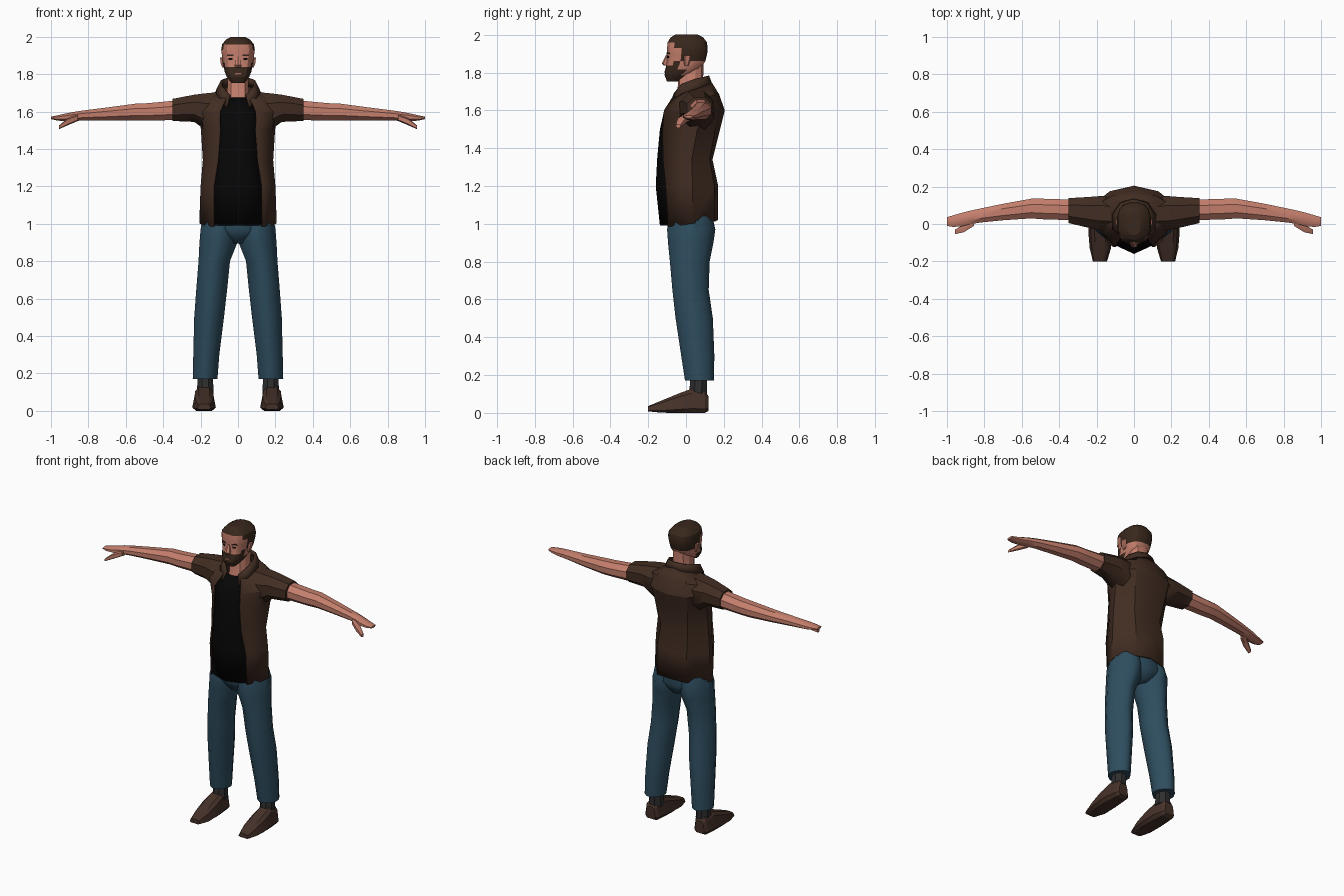
import bpy, bmesh, math
from mathutils import Vector


def material(name, r, g, b):
    m = bpy.data.materials.new(name)
    m.diffuse_color = (r, g, b, 1)
    return m


SKIN = material("skin", .55, .21, .15)
LIPS = material("lips", .36, .13, .1)
HAIR = material("dark brown hair", .041, .021, .012)
JACKET = material("brown cloth", .053, .026, .016)
SHIRT = material("black cloth", .002, .002, .002)
DENIM = material("blue denim", .027, .074, .113)
SOCK = material("grey sock", .028, .027, .027)
LEATHER = material("brown leather", .06, .031, .022)


def finish(name, bm, mats, mirror=False, thick=0, angle=30):
    me = bpy.data.meshes.new(name)
    bm.to_mesh(me)
    bm.free()
    ob = bpy.data.objects.new(name, me)
    bpy.context.collection.objects.link(ob)
    for m in mats:
        me.materials.append(m)
    if mirror:
        mod = ob.modifiers.new("mirror", 'MIRROR')
        mod.use_clip = True
    if thick:
        mod = ob.modifiers.new("thickness", 'SOLIDIFY')
        mod.thickness = thick
        mod.offset = -1
    bpy.ops.object.select_all(action='DESELECT')
    ob.select_set(True)
    bpy.context.view_layer.objects.active = ob
    bpy.ops.object.shade_smooth_by_angle(angle=math.radians(angle))
    return ob


def loft(name, axis, rows, mats, n=8, p=.75, mirror=False, rule=None, angle=30, taper=0):
    """Tube through rows of (position, a0, a1, b0, b1); taper narrows a towards high b."""
    bm = bmesh.new()
    rings = []
    top = math.cos(math.pi / n) ** p
    for t, a0, a1, b0, b1 in rows:
        ring = []
        for i in range(n):
            w = 2 * math.pi * (i + .5) / n
            c, s = math.cos(w), math.sin(w)
            u = min(1, abs(c) ** p / top) * math.copysign(1, c)
            v = min(1, abs(s) ** p / top) * math.copysign(1, s)
            u *= 1 - taper * (v + 1) / 2
            co = [(a0 + a1) / 2 + u * (a1 - a0) / 2, (b0 + b1) / 2 + v * (b1 - b0) / 2]
            co.insert('xyz'.index(axis), t)
            ring.append(bm.verts.new(co))
        rings.append(ring)
    for r, q in zip(rings, rings[1:]):
        for i in range(n):
            j = (i + 1) % n
            bm.faces.new((r[i], r[j], q[j], q[i]))
    bm.faces.new(rings[0])
    bm.faces.new(rings[-1])
    bmesh.ops.recalc_face_normals(bm, faces=bm.faces)
    if rule:
        for f in bm.faces:
            f.material_index = rule(f.calc_center_median())
    return finish(name, bm, mats, mirror, angle=angle)


def sheet(name, rows, mat, thick):
    """Open half panel through rows of points, mirrored and thickened."""
    bm = bmesh.new()
    grid = [[bm.verts.new(c) for c in row] for row in rows]
    for r, q in zip(grid, grid[1:]):
        for i in range(len(r) - 1):
            bm.faces.new((r[i], r[i + 1], q[i + 1], q[i]))
    bm.normal_update()
    out = sum(f.normal.dot(f.calc_center_median() * Vector((1, 1, 0)) - Vector((0, .03, 0)))
              for f in bm.faces)
    if out < 0:
        bmesh.ops.reverse_faces(bm, faces=bm.faces)
    return finish(name, bm, [mat], True, thick)


def plate(name, loc, size, mat, turn=0, mirror=False):
    bm = bmesh.new()
    bmesh.ops.create_cube(bm, size=1)
    c, s = math.cos(turn), math.sin(turn)
    for v in bm.verts:
        x, y, z = (v.co[i] * size[i] for i in range(3))
        v.co = (loc[0] + x * c - y * s, loc[1] + x * s + y * c, loc[2] + z)
    return finish(name, bm, [mat], mirror)


# Jacket: z at the edge, z rise to the back, then edge, side front, side back, mid back, back
jacket = [
    (.985, .035, (.135, -.095), (.192, -.01), (.207, .035), (.11, .15), (0, .17)),
    (1.2, 0, (.135, -.108), (.187, -.015), (.2, .035), (.11, .15), (0, .17)),
    (1.34, 0, (.112, -.122), (.175, -.02), (.188, .03), (.1, .125), (0, .14)),
    (1.5, 0, (.1, -.124), (.183, -.015), (.198, .06), (.12, .155), (0, .18)),
    (1.6, 0, (.1, -.117), (.2, -.02), (.21, .11), (.13, .175), (0, .205)),
    (1.665, .02, (.07, -.075), (.17, 0), (.17, .12), (.11, .155), (0, .175)),
    (1.69, .06, (.05, -.045), (.095, 0), (.1, .07), (.065, .115), (0, .135)),
]
sheet("jacket_body", [[(x, y, z + rise * i / 4) for i, (x, y) in enumerate(pts)]
                      for z, rise, *pts in jacket], JACKET, .01)
sheet("jacket_collar", [
    [(.06, -.09, 1.62), (.115, -.03, 1.69), (.118, .05, 1.715), (.075, .115, 1.735), (0, .138, 1.74)],
    [(.045, -.065, 1.69), (.09, -.025, 1.74), (.092, .05, 1.768), (.06, .105, 1.78), (0, .122, 1.785)],
], JACKET, .012)
loft("jacket_sleeves", 'x', [
    (.1, -.03, .13, 1.5, 1.705), (.17, -.035, .15, 1.5, 1.698), (.235, -.022, .145, 1.545, 1.69),
    (.35, .005, .138, 1.55, 1.668)], [JACKET], 8, .9, True, angle=40)

# Shirt: z, centre y, edge x, edge y
shirt = [(.99, -.138, .14, -.085), (1.2, -.16, .142, -.092), (1.35, -.152, .118, -.1),
         (1.5, -.138, .105, -.105), (1.6, -.115, .1, -.095), (1.675, -.068, .055, -.05)]
sheet("shirt_front", [[(0, c, z), (x * .5, c * .52 + y * .48, z), (x, y, z)]
                      for z, c, x, y in shirt], SHIRT, .01)

# Trousers
loft("trouser_hips", 'z', [
    (.895, -.04, .04, -.05, .11), (.93, -.11, .11, -.08, .14), (.97, -.2, .2, -.1, .155),
    (1.06, -.185, .185, -.085, .135)], [DENIM], 12, 1.1, angle=60)
loft("trouser_legs", 'z', [
    (1.04, .0, .185, -.085, .135), (.97, .0, .2, -.1, .155), (.9, .003, .206, -.095, .145),
    (.8, .043, .211, -.085, .125), (.65, .058, .223, -.072, .12), (.5, .075, .234, -.055, .142),
    (.3, .1, .239, -.025, .15), (.17, .11, .242, -.005, .147)], [DENIM], 12, 1.2, True, angle=60)

# Feet
loft("socks", 'z', [(.2, .135, .215, .025, .11), (.09, .13, .22, .015, .11)],
     [SOCK], 8, 1, True)
loft("shoes", 'y', [
    (.118, .145, .22, .01, .09), (.1, .13, .235, 0, .115), (.03, .12, .244, 0, .128),
    (-.04, .115, .248, 0, .102), (-.13, .12, .24, .001, .065), (-.2, .142, .222, .008, .036)],
    [LEATHER], 8, .5, True, angle=20, taper=.3)

# Arms, hands and thumbs
loft("arms", 'x', [
    (.32, .02, .13, 1.555, 1.66), (.48, .025, .135, 1.552, 1.645), (.55, .03, .135, 1.553, 1.642),
    (.7, .02, .108, 1.552, 1.622), (.82, .008, .083, 1.552, 1.607), (.88, -.002, .07, 1.55, 1.598),
    (.92, -.012, .06, 1.548, 1.59), (.965, -.016, .047, 1.552, 1.58),
    (1.0, -.01, .036, 1.56, 1.573)], [SKIN], 8, 1, True, angle=35)
loft("thumbs", 'x', [
    (.855, -.01, .035, 1.55, 1.585), (.91, -.044, -.002, 1.527, 1.565),
    (.957, -.054, -.03, 1.506, 1.526)], [SKIN], 6, .8, True)

# Neck, widening into the chest
loft("neck", 'z', [
    (1.61, -.08, .08, -.075, .1), (1.68, -.058, .058, -.045, .09),
    (1.85, -.056, .056, -.04, .092)], [SKIN], 10, .85)


# Head, with hair and beard chosen by position
def head_colour(c):
    if c.z > 1.96 or (c.z > 1.85 and c.y > -.02) or (c.z > 1.925 and c.y > -.06):
        return 1
    if c.y < -.02 and (c.z < 1.835 or (c.z < 1.862 and c.y > -.06)):
        return 1
    return 0


head = [(1.752, .035, -.1, -.045), (1.785, .06, -.113, .02), (1.815, .072, -.11, .07),
        (1.838, .076, -.104, .088), (1.86, .08, -.1, .102), (1.9, .086, -.099, .112),
        (1.93, .09, -.1, .115), (1.96, .085, -.097, .11), (1.985, .064, -.082, .092),
        (2.0, .036, -.058, .062)]
loft("head", 'z', [(z, -w, w, a, b) for z, w, a, b in head], [SKIN, HAIR], 16, .75,
     rule=head_colour, angle=25)
loft("nose", 'z', [(1.895, -.009, .009, -.105, -.08), (1.848, -.018, .018, -.128, -.08),
                   (1.836, -.015, .015, -.118, -.08)], [SKIN], 6, .8)
loft("ears", 'z', [(1.835, .07, .084, -.008, .012), (1.86, .072, .093, -.012, .022),
                   (1.89, .075, .096, -.01, .028)], [SKIN], 6, .8, True)

# Face details
plate("eyebrows", (.04, -.0925, 1.902), (.036, .009, .009), HAIR, .41, True)
plate("eyes", (.038, -.0915, 1.882), (.022, .009, .01), SHIRT, .41, True)
plate("mouth", (0, -.1105, 1.803), (.034, .008, .009), LIPS)
